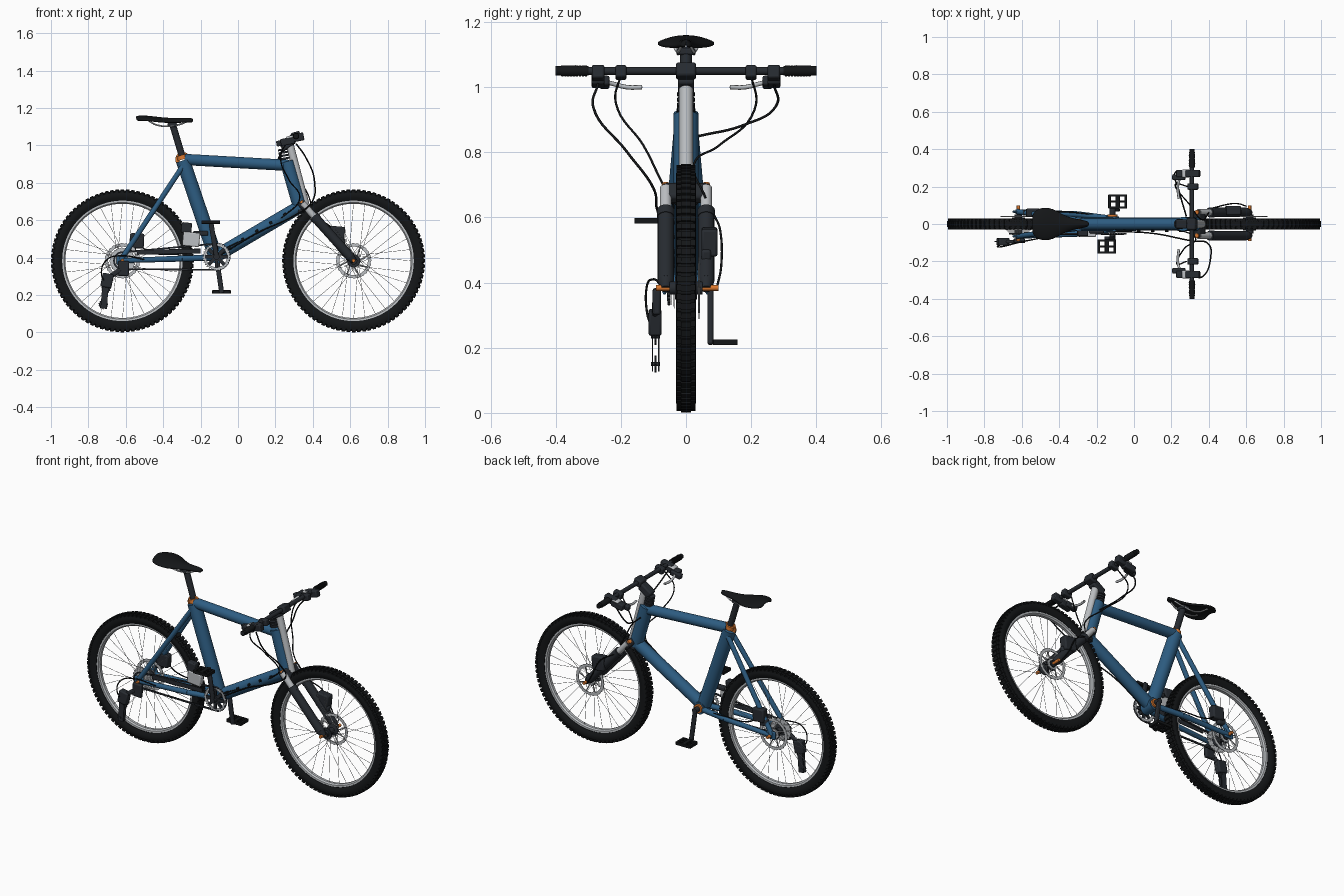
import bpy, bmesh
from math import pi, cos, sin, atan2
from mathutils import Matrix, Vector as V

if "Cube" in bpy.data.objects:
    bpy.data.objects.remove(bpy.data.objects["Cube"])

def material(name, *c):
    m = bpy.data.materials.new(name)
    m.diffuse_color = (*c, 1)
    m.use_nodes = True
    m.node_tree.nodes["Principled BSDF"].inputs["Base Color"].default_value = m.diffuse_color
    return m

BLUE = material("frame_blue", .027, .11, .225)
DARK = material("dark_metal", .02, .024, .03)
BLACK = material("rubber", .007, .008, .009)
SILVER = material("silver", .5, .52, .54)
ORANGE = material("orange", .75, .2, .03)

def make(name, mat, build, bevel=0):
    bm = bmesh.new()
    build(bm)
    bmesh.ops.recalc_face_normals(bm, faces=bm.faces)
    me = bpy.data.meshes.new(name)
    bm.to_mesh(me)
    bm.free()
    me.materials.append(mat)
    ob = bpy.data.objects.new(name, me)
    bpy.context.collection.objects.link(ob)
    if bevel:
        b = ob.modifiers.new("bevel", 'BEVEL')
        b.width, b.segments = bevel, 2
    return ob

def rod(bm, p, q, r, r2=None, n=20):
    p, q = V(p), V(q)
    m = Matrix.Translation((p + q) / 2) @ (q - p).to_track_quat('Z', 'Y').to_matrix().to_4x4()
    bmesh.ops.create_cone(bm, cap_ends=True, segments=n, radius1=r,
                          radius2=r if r2 is None else r2, depth=(q - p).length, matrix=m)

def block(bm, loc, size, ry=0):
    m = Matrix.Translation(loc) @ Matrix.Rotation(ry, 4, 'Y') @ Matrix.Diagonal((*size, 1))
    bmesh.ops.create_cube(bm, size=1, matrix=m)

def lathe(bm, c, prof, n=64, tooth=0):
    """Spin a closed (radius, y) profile about the y axis; tooth notches the outer edge."""
    top = max(r for r, y in prof)
    rings = []
    for i in range(n):
        a = 2 * pi * i / n
        rs = [(r - tooth if tooth and r == top and i % 4 > 1 else r, y) for r, y in prof]
        rings.append([bm.verts.new((c[0] + r * cos(a), c[1] + y, c[2] + r * sin(a))) for r, y in rs])
    k = len(prof)
    for i in range(n):
        A, B = rings[i], rings[(i + 1) % n]
        for j in range(k):
            bm.faces.new((A[j], A[(j + 1) % k], B[(j + 1) % k], B[j]))

def ring(bm, c, r0, r1, w, n=64, tooth=0):
    lathe(bm, c, [(r0, -w / 2), (r1, -w / 2), (r1, w / 2), (r0, w / 2)], n, tooth)

def tube(name, mat, p, q, r, r2=None):
    return make(name, mat, lambda bm: rod(bm, p, q, r, r2, 28))

def box(name, mat, loc, size, ry=0, bevel=.006):
    return make(name, mat, lambda bm: block(bm, loc, size, ry), bevel)

def cable(name, pts, r=.0035, mat=BLACK):
    cu = bpy.data.curves.new(name, 'CURVE')
    cu.dimensions, cu.bevel_depth, cu.bevel_resolution, cu.resolution_u = '3D', r, 2, 8
    s = cu.splines.new('BEZIER')
    s.bezier_points.add(len(pts) - 1)
    for b, p in zip(s.bezier_points, pts):
        b.co, b.handle_left_type, b.handle_right_type = p, 'AUTO', 'AUTO'
    cu.materials.append(mat)
    bpy.context.collection.objects.link(bpy.data.objects.new(name, cu))

# Wheels: tyre with knobs, rim, spokes, hub, brake disc
def knobs(bm, c):
    for i in range(84):
        a = 2 * pi * i / 84
        for y, r, w in ((0, .3755, .03), (-.0225, .371, .014), (.0225, .371, .014)):
            b = a + (0 if y == 0 else .006)
            block(bm, (c[0] + r * cos(b), y, c[2] + r * sin(b)), (.013, w, .019), -b)

def spokes(bm, c):
    for i in range(32):
        s = 1 if i % 2 else -1
        a = 2 * pi * i / 32
        h = a + (.9 if i % 4 < 2 else -.9)
        rod(bm, (c[0] + .032 * cos(h), s * .03, c[2] + .032 * sin(h)),
            (c[0] + .312 * cos(a), s * .004, c[2] + .312 * sin(a)), .0011, n=5)

def brake_disc(bm, c):
    ring(bm, c, .076, .095, .003, 96, .003)
    ring(bm, c, .015, .032, .005, 32)
    for i in range(8):
        a = 2 * pi * i / 8
        rod(bm, (c[0] + .025 * cos(a), c[1], c[2] + .025 * sin(a)),
            (c[0] + .08 * cos(a + .35), c[1], c[2] + .08 * sin(a + .35)), .0035, n=6)

tyre = [(.322, -.019), (.338, -.028), (.354, -.03), (.367, -.026), (.3755, -.012),
        (.3755, .012), (.367, .026), (.354, .03), (.338, .028), (.322, .019)]
rim = [(.325, -.017), (.312, -.016), (.305, -.008), (.305, .008), (.312, .016), (.325, .017)]
hub = [(.006, -.05), (.02, -.05), (.02, -.034), (.035, -.034), (.035, -.028), (.017, -.022),
       (.017, .022), (.035, .028), (.035, .034), (.02, .034), (.02, .05), (.006, .05)]
for side, x in (("rear", -.618), ("front", .618)):
    c = (x, 0, .383)
    make(side + "_tyre", BLACK, lambda bm: lathe(bm, c, tyre, 96))
    make(side + "_tread", BLACK, lambda bm: knobs(bm, c))
    make(side + "_rim", SILVER, lambda bm: lathe(bm, c, rim, 96))
    make(side + "_spokes", SILVER, lambda bm: spokes(bm, c))
    make(side + "_hub", DARK, lambda bm: lathe(bm, c, hub, 32))
    make(side + "_brake_disc", SILVER, lambda bm: brake_disc(bm, (x, .04, .383)))
    tube(side + "_axle", ORANGE, (x, -.092, .384), (x, .1, .384), .009)

# Frame
BB, HUB = (-.115, 0, .405), (-.618, 0, .384)
tube("top_tube", BLUE, (-.285, 0, .925), (.275, 0, .893), .03)
tube("seat_tube", BLUE, (-.295, 0, .92), (-.125, 0, .42), .038)
tube("down_tube", BLUE, (.335, 0, .675), (-.115, 0, .41), .035)
tube("head_tube", BLUE, (.262, 0, .915), (.335, 0, .66), .038)
tube("bottom_bracket", BLUE, (-.115, -.04, .405), (-.115, .04, .405), .036)
tube("bottom_bracket_cup", ORANGE, (-.115, .04, .405), (-.115, .052, .405), .026)
for s, side in ((-1, "right"), (1, "left")):
    tube(side + "_seat_stay", BLUE, (-.295, s * .022, .89), (-.625, s * .066, .39), .014)
    make(side + "_chain_stay", BLUE, lambda bm: (
        rod(bm, (-.13, s * .03, .4), (-.3, s * .052, .395), .016),
        rod(bm, (-.3, s * .052, .395), (-.63, s * .066, .384), .016, .013)))
    box(side + "_dropout", BLUE, (-.62, s * .066, .388), (.06, .012, .05))
tube("seat_collar", ORANGE, (-.303, 0, .948), (-.296, 0, .925), .027)
make("seat_collar_ring", ORANGE, lambda bm: ring(bm, (-.295, 0, .925), .02, .04, .012, 32))
tube("seat_post", DARK, (-.295, 0, .93), (-.352, 0, 1.12), .018)

# Saddle: lofted shell on two rails
def saddle(bm):
    rows = []
    for x, w, z in ((-.548, .045, 1.157), (-.528, .08, 1.161), (-.48, .094, 1.16), (-.43, .086, 1.153),
                    (-.38, .052, 1.148), (-.32, .03, 1.147), (-.26, .023, 1.148), (-.238, .012, 1.145)):
        rows.append([bm.verts.new((x, w * t / 4, z - .02 * (t / 4) ** 2)) for t in range(-4, 5)])
    for a, b in zip(rows, rows[1:]):
        for i in range(8):
            bm.faces.new((a[i], a[i + 1], b[i + 1], b[i]))
seat = make("saddle", BLACK, saddle)
m = seat.modifiers.new("thickness", 'SOLIDIFY')
m.thickness = .014
# shell hangs below the lofted surface whichever way the normals point
m.offset = -1 if sum(p.normal.z for p in seat.data.polygons) > 0 else 1
seat.modifiers.new("round", 'SUBSURF').levels = 1
seat.modifiers["round"].render_levels = 1
for s in (-1, 1):
    cable("saddle_rail", [(-.49, s * .045, 1.14), (-.43, s * .026, 1.108),
                          (-.33, s * .024, 1.108), (-.255, s * .008, 1.135)], .0045, SILVER)
box("seat_clamp", DARK, (-.352, 0, 1.11), (.05, .058, .022))

# Steering column, spacers, stem
tube("steering_column", SILVER, (.278, 0, 1.0), (.362, 0, .68), .021)
make("spacers", DARK, lambda bm: [rod(bm, V((.25, 0, .925)) + V((-.003, 0, .016)) * i,
     V((.25, 0, .925)) + V((-.003, 0, .016)) * (i + .65), .027) for i in range(4)])
make("stem", DARK, lambda bm: (block(bm, (.265, 0, 1.01), (.08, .05, .045), -.6),
                               block(bm, (.31, 0, 1.05), (.05, .062, .045), -.3)), .008)
tube("lower_headset", DARK, (.335, 0, .685), (.347, 0, .645), .038)

# Handlebar and controls
tube("handlebar", DARK, (.31, -.4, 1.05), (.31, .4, 1.05), .012)
def grip(bm, s):
    for i in range(9):
        rod(bm, (.31, s * (.304 + .009 * i), 1.05), (.31, s * (.3125 + .009 * i), 1.05), .0175, .016)
    rod(bm, (.31, s * .3, 1.05), (.31, s * .4, 1.05), .0145)
for s, side in ((-1, "right"), (1, "left")):
    make(side + "_grip", BLACK, lambda bm: grip(bm, s))
    make(side + "_controls", DARK, lambda bm: (
        block(bm, (.315, s * .27, 1.042), (.075, .038, .042), -.2),
        block(bm, (.265, s * .27, 1.022), (.075, .04, .038), -.2),
        block(bm, (.315, s * .2, 1.045), (.055, .034, .038), -.2),
        block(bm, (.24, s * .25, 1.015), (.07, .03, .03), -.2)), .006)
    box(side + "_reservoir", SILVER, (.277, s * .27, 1.044), (.042, .042, .014), -.2)
    cable(side + "_brake_lever", [(.27, s * .275, 1.022), (.24, s * .23, 1.012),
                                  (.235, s * .18, 1.0), (.24, s * .135, 1.0)], .007, SILVER)

# Suspension fork
box("fork_crown", DARK, (.352, 0, .675), (.06, .15, .04), .84, .012)
for s, side in ((-1, "right"), (1, "left")):
    y = s * .062
    tube(side + "_fork_stanchion", SILVER, (.345, y, .69), (.47, y, .55), .018)
    make(side + "_fork_lower", DARK, lambda bm: (
        rod(bm, (.405, y, .622), (.425, y, .6), .027), rod(bm, (.425, y, .6), (.6, y, .405), .025),
        rod(bm, (.6, y, .405), (.622, y, .38), .025, .015)))
    tube(side + "_fork_knob", ORANGE, (.335, y, .702), (.345, y, .69), .012)
make("front_caliper", DARK, lambda bm: (block(bm, (.53, .072, .525), (.08, .05, .085), .1),
                                        block(bm, (.55, .062, .48), (.045, .03, .05), .2)), .008)

# Cranks, pedals, chainring
def pedal(bm, x, y, z):
    for d in (-1, 1):
        block(bm, (x + d * .043, y, z), (.014, .074, .018))
        block(bm, (x, y + d * .032, z), (.095, .012, .018))
    block(bm, (x, y, z), (.024, .074, .018))
    for d in (-1, 1):
        block(bm, (x + d * .024, y, z), (.04, .01, .012))
for s, side, x, z in ((-1, "right", -.145, .59), (1, "left", -.088, .217)):
    a = atan2(x - BB[0], z - BB[2])
    box(side + "_crank", DARK, ((x + BB[0]) / 2, s * .075, (z + BB[2]) / 2), (.026, .018, .205), a)
    make(side + "_pedal", BLACK, lambda bm: pedal(bm, x, s * .12, z), .002)
    tube(side + "_pedal_axle", ORANGE, (x, s * .07, z), (x, s * .1, z), .007)
tube("crank_axle", DARK, (-.115, -.084, .405), (-.115, .084, .405), .016)
make("chainring", SILVER, lambda bm: ring(bm, (-.115, -.052, .405), .056, .075, .006, 128, .007))
make("chainring_spider", DARK, lambda bm: [block(bm, (-.115, -.054, .405), (.122, .008, .018), i * pi / 4)
                                           for i in range(4)])

# Cassette and chain
make("cassette", SILVER, lambda bm: [ring(bm, (-.618, -.03 - .0045 * i, .384), .012, .07 - .006 * i,
                                          .0022, 80, .004) for i in range(7)])
def chain(bm):
    C, D = V((-.115, -.052, .405)), V((-.618, -.052, .384))
    pts = [C + .07 * V((sin(pi * i / 18), 0, cos(pi * i / 18))) for i in range(19)]
    pts += [D + .045 * V((-sin(pi * i / 12), 0, -cos(pi * i / 12))) for i in range(13)]
    for p, q in zip(pts, pts[1:] + pts[:1]):
        d = q - p
        k = max(1, round(d.length / .0125))
        for i in range(k):
            w = .0085 if i % 2 else .006
            block(bm, p + d * (i + .5) / k, (d.length / k * 1.1, w, .009), atan2(-d.z, d.x))
make("chain", DARK, chain)
box("chain_guard", DARK, (-.37, -.056, .432), (.34, .006, .026), -.02, .002)

# Gear changers and rear caliper
make("front_changer", SILVER, lambda bm: block(bm, (-.25, -.052, .498), (.09, .035, .075), .1), .006)
make("front_changer_mount", DARK, lambda bm: (block(bm, (-.275, -.045, .56), (.055, .04, .055), .1),
                                              block(bm, (-.2, -.035, .53), (.08, .03, .025))), .006)
make("rear_changer_body", DARK, lambda bm: (block(bm, (-.613, -.09, .342), (.06, .025, .08), .05),
     block(bm, (-.66, -.095, .315), (.08, .018, .025), -.6),
     block(bm, (-.7, -.095, .278), (.06, .04, .075), .2)), .007)
def cage(bm):
    for y in (-.103, -.084):
        block(bm, (-.713, y, .195), (.034, .004, .135), .08)
    for x, z in ((-.705, .235), (-.72, .15)):
        ring(bm, (x, -.0935, z), .005, .026, .006, 44, .004)
        rod(bm, (x, -.108, z), (x, -.08, z), .006)
make("rear_changer_cage", DARK, cage)
make("rear_caliper", DARK, lambda bm: (block(bm, (-.54, .06, .49), (.075, .045, .08), .05),
                                       block(bm, (-.57, .06, .45), (.05, .03, .04), .1)), .008)

# Hoses, cables and their clips
cable("right_brake_hose", [(.31, -.27, 1.01), (.36, -.285, .94), (.41, -.18, .8), (.39, -.1, .69),
                           (.31, -.09, .63), (.1, -.05, .53), (-.1, -.04, .41)], .004)
cable("right_gear_cable", [(.28, -.2, 1.04), (.23, -.215, .95), (.27, -.13, .82), (.33, -.08, .72),
                           (.26, -.038, .635), (-.1, -.038, .43)])
cable("left_brake_hose", [(.29, .27, 1.01), (.22, .275, .94), (.24, .18, .885), (.28, .04, .85)], .004)
cable("left_gear_cable", [(.29, .2, 1.04), (.22, .21, .93), (.3, .1, .82), (.36, .025, .765), (.4, .06, .66)])
cable("front_caliper_hose", [(.42, .085, .61), (.5, .105, .56), (.56, .108, .45), (.6, .095, .385)])
cable("rear_changer_cable", [(-.5, -.075, .39), (-.62, -.1, .41), (-.7, -.12, .39), (-.73, -.12, .31), (-.7, -.105, .26)])
cable("rear_brake_hose", [(-.15, .04, .4), (-.3, .06, .415), (-.47, .07, .43), (-.53, .075, .47)])
make("cable_clips", BLACK, lambda bm: [block(bm, (-.05 + .075 * i, -.036, .455 + .044 * i), (.016, .012, .014), -.53)
                                       for i in range(5)], .002)

# Smooth shading with sharp edges kept
meshes = [o for o in bpy.context.scene.objects if o.type == 'MESH']
for o in meshes:
    o.select_set(True)
bpy.context.view_layer.objects.active = meshes[0]
bpy.ops.object.shade_smooth_by_angle()
